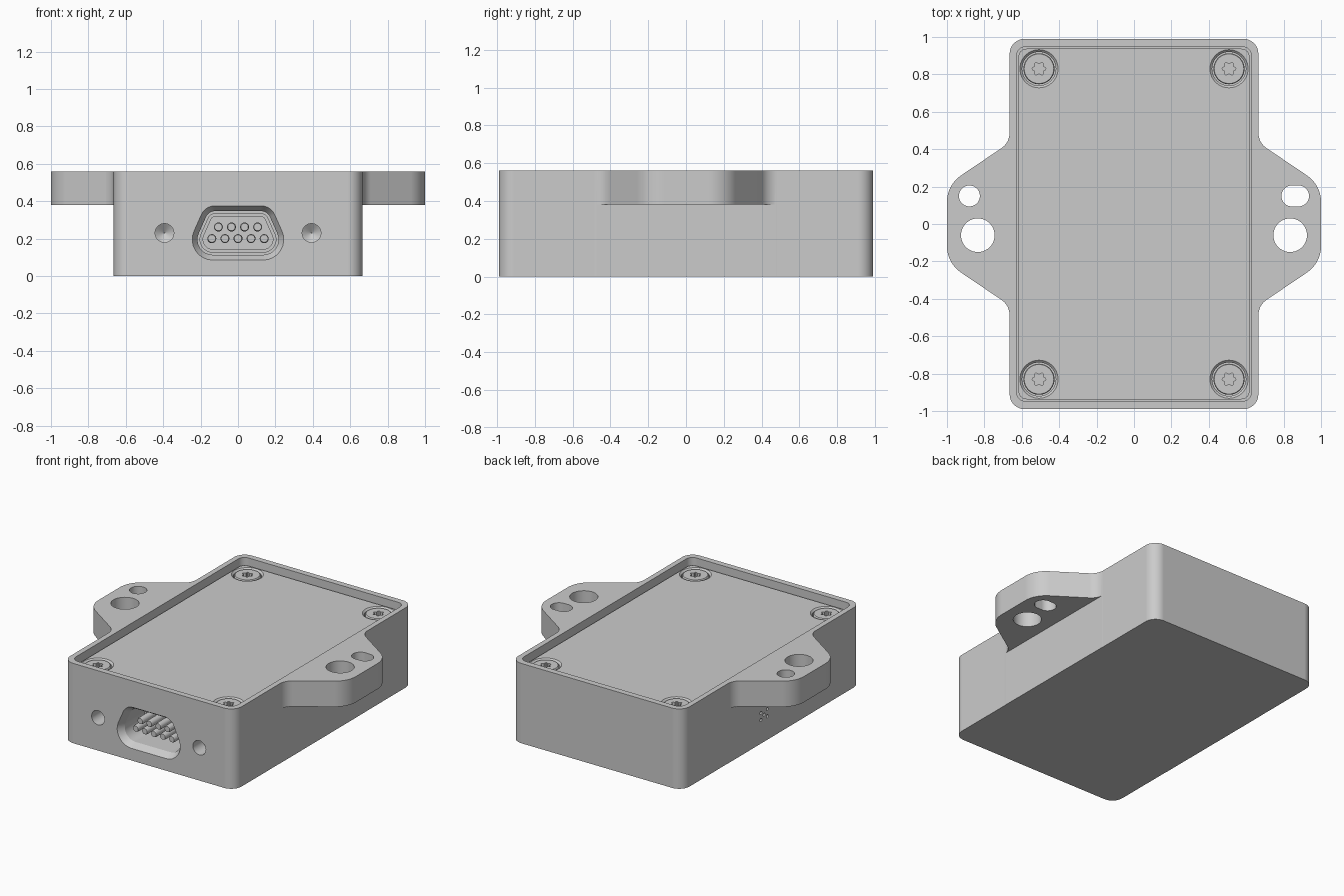
import bpy, bmesh
from math import sin, cos, pi, radians
from mathutils import Vector

if "Cube" in bpy.data.objects:
    bpy.data.objects.remove(bpy.data.objects["Cube"])

TOP, LID_TOP, EAR = 0.56, 0.51, 0.38


def rounded(corners, seg=8):
    """Outline with each (x, y, radius) corner turned into an arc."""
    out = []
    for i, (x, y, r) in enumerate(corners):
        p = Vector((x, y))
        a = (Vector(corners[i - 1][:2]) - p).normalized()
        b = (Vector(corners[(i + 1) % len(corners)][:2]) - p).normalized()
        half = a.angle(b) / 2
        centre = p + (a + b).normalized() * (r / sin(half))
        t1 = (-centre + p + a * (r * cos(half) / sin(half)))
        t2 = (-centre + p + b * (r * cos(half) / sin(half)))
        for k in range(seg + 1):
            f, w = k / seg, pi - 2 * half
            d = (t1 * sin((1 - f) * w) + t2 * sin(f * w)) / sin(w)
            out.append(centre + d)
    return out


def circle(x, y, r, n=40):
    return [(x + r * cos(2 * pi * k / n), y + r * sin(2 * pi * k / n)) for k in range(n)]


def rect(hx, hy, r):
    return rounded([(hx, -hy, r), (hx, hy, r), (-hx, hy, r), (-hx, -hy, r)])


def loft(name, sections, axis="z"):
    """Solid through (outline, level) sections along an axis."""
    bm = bmesh.new()
    place = {"x": lambda u, v, w: (w, u, v), "y": lambda u, v, w: (u, w, v),
             "z": lambda u, v, w: (u, v, w)}[axis]
    rings = [[bm.verts.new(place(p[0], p[1], w)) for p in pts] for pts, w in sections]
    for a, b in zip(rings, rings[1:]):
        for i in range(len(a)):
            j = (i + 1) % len(a)
            bm.faces.new((a[i], a[j], b[j], b[i]))
    bm.faces.new(rings[0])
    bm.faces.new(rings[-1])
    bmesh.ops.recalc_face_normals(bm, faces=bm.faces)
    mesh = bpy.data.meshes.new(name)
    bm.to_mesh(mesh)
    bm.free()
    obj = bpy.data.objects.new(name, mesh)
    bpy.context.collection.objects.link(obj)
    return obj


def prism(name, pts, lo, hi, axis="z"):
    return loft(name, [(pts, lo), (pts, hi)], axis)


def activate(obj):
    bpy.ops.object.select_all(action="DESELECT")
    obj.select_set(True)
    bpy.context.view_layer.objects.active = obj


def cut(target, cutters):
    for c in cutters:
        c.hide_render = True
        activate(target)
        m = target.modifiers.new("cut", "BOOLEAN")
        m.operation, m.solver, m.object = "DIFFERENCE", "EXACT", c
        bpy.ops.object.modifier_apply(modifier=m.name)
        bpy.data.objects.remove(c)


def smooth(obj):
    activate(obj)
    bpy.ops.object.shade_smooth_by_angle(angle=radians(30))
    obj.modifiers.new("normals", "WEIGHTED_NORMAL").keep_sharp = True


def socket(i):
    """D-shaped socket outline, shrunk by i."""
    lo, hi = 0.085 + i, 0.375 - i
    side = lambda z: 0.135 + (0.11 - i - 0.407 * (z - 0.195)) / 0.914
    return rounded([(side(lo), lo, 0.11 - i), (side(hi), hi, 0.08 - i),
                    (-side(hi), hi, 0.08 - i), (-side(lo), lo, 0.11 - i)])


# Housing with mounting ears
right = [(0.665, -0.99, 0.08), (0.665, -0.435, 0.1), (1, -0.209, 0.17),
         (1, 0.209, 0.17), (0.665, 0.435, 0.1), (0.665, 0.99, 0.08)]
left = [(-x, y, r) for x, y, r in reversed(right)]
housing = prism("housing", rounded(right + left), 0, TOP)
cutters = []
for s in (-1, 1):
    # space under each ear
    block = [(s * 0.666, -0.7), (s * 1.2, -0.7), (s * 1.2, 0.7), (s * 0.666, 0.7)]
    cutters.append(prism("ear_clearance", block, -0.1, EAR))
    # blind jack-screw holes beside the socket
    cutters.append(loft("jack_hole", [(circle(s * 0.393, 0.23, 0.05), -1.05),
                                      (circle(s * 0.393, 0.23, 0.05), -0.88),
                                      (circle(s * 0.393, 0.23, 0.002), -0.845)], "y"))
    cutters.append(prism("large_hole", circle(s * 0.835, -0.06, 0.09), 0.3, 0.7))
# round locating hole on the left, slot on the right
cutters.append(prism("round_hole", circle(-0.88, 0.15, 0.056), 0.3, 0.7))
slot = [(x + (0.018 if x > 0.862 else -0.018), y) for x, y in circle(0.862, 0.15, 0.056)]
cutters.append(prism("slot_hole", slot, 0.3, 0.7))
# lid recess
cutters.append(prism("lid_recess", rect(0.628, 0.948, 0.05), 0.44, 0.7))
# stepped connector socket: (inset, depth)
steps = [(0, -0.05), (0, 0), (0.028, 0.045), (0.028, 0.26), (0.042, 0.26),
         (0.042, 0.285), (0.058, 0.285), (0.058, 0.31)]
cutters.append(loft("socket_cut", [(socket(i), d - 0.99) for i, d in steps], "y"))
# small vent holes on the left wall
for dy, dz in ((0, 0), (0.035, 0.025), (-0.035, 0.025), (0.035, -0.025), (-0.035, -0.025)):
    cutters.append(prism("vent", circle(0.085 + dy, 0.19 + dz, 0.011, 16), -0.7, -0.64, "x"))
cut(housing, cutters)
smooth(housing)

# Lid with screw counterbores
lid = loft("lid", [(rect(0.617, 0.937, 0.042), 0.43), (rect(0.617, 0.937, 0.042), LID_TOP)])
spots = [(sx * 0.508, sy * 0.83) for sx in (-1, 1) for sy in (-1, 1)]
cut(lid, [loft("counterbore", [(circle(x, y, 0.09), 0.46), (circle(x, y, 0.09), LID_TOP - 0.012),
                               (circle(x, y, 0.102), LID_TOP), (circle(x, y, 0.102), 0.6)])
          for x, y in spots])
smooth(lid)

# Lid screws with six-lobe drives
screw = loft("lid_screw", [(circle(0, 0, 0.083), 0.45), (circle(0, 0, 0.083), 0.502),
                           (circle(0, 0, 0.079), 0.508)])
lobes = [((0.031 + 0.006 * cos(6 * t)) * cos(t), (0.031 + 0.006 * cos(6 * t)) * sin(t))
         for t in (2 * pi * k / 48 + pi / 6 for k in range(48))]
cut(screw, [prism("drive", lobes, 0.475, 0.6)])
smooth(screw)
for n, (x, y) in enumerate(spots):
    part = screw if n == 0 else screw.copy()
    if n:
        bpy.context.collection.objects.link(part)
    part.location = (x, y, 0)

# Connector pins: five below, four above
for count, z in ((5, 0.2), (4, 0.262)):
    for k in range(count):
        x = (k - (count - 1) / 2) * 0.07
        smooth(loft("connector_pin", [(circle(x, z, 0.02, 20), -0.935), (circle(x, z, 0.024, 20), -0.925),
                                      (circle(x, z, 0.024, 20), -0.66)], "y"))
